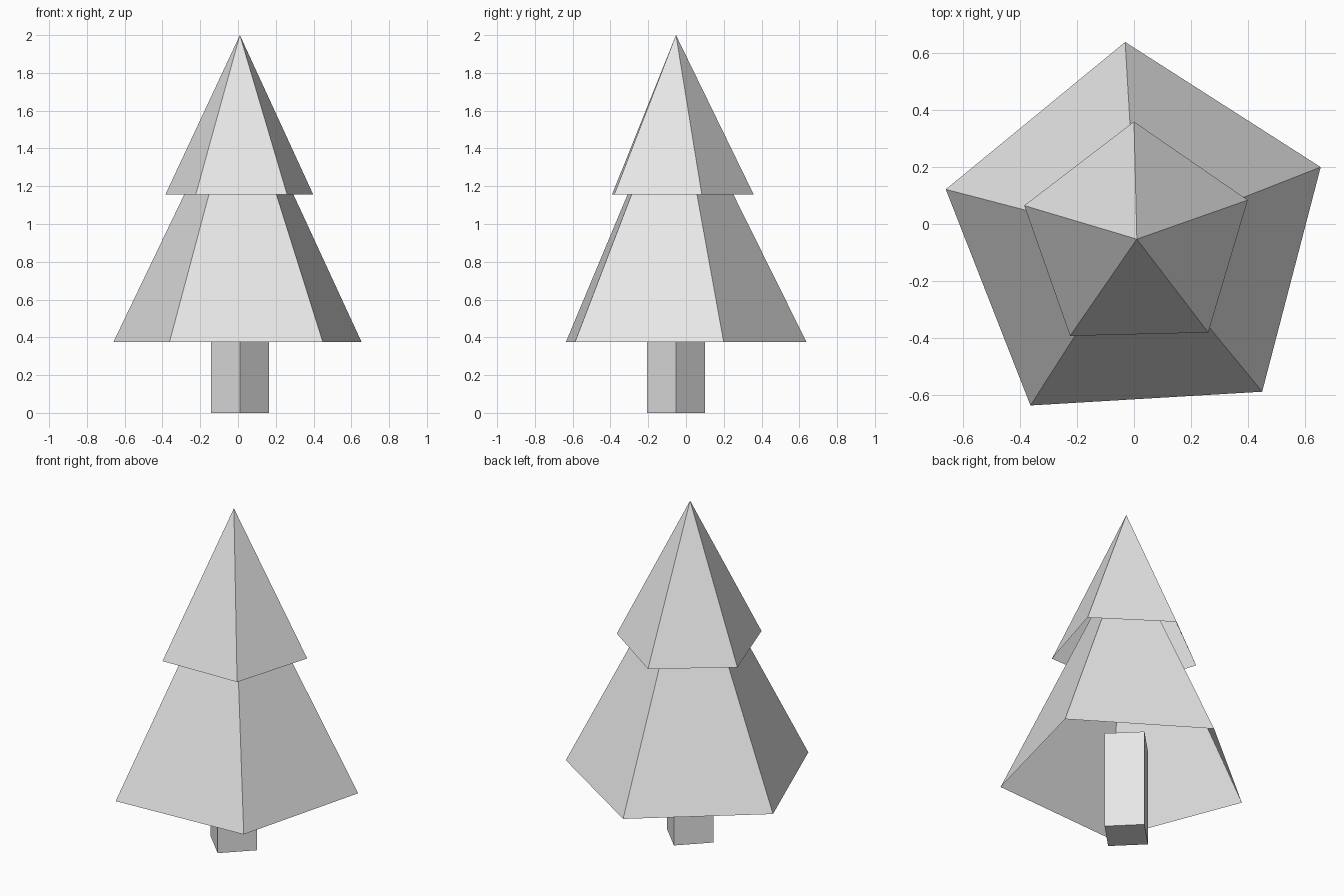
import bpy
import math

cube = bpy.data.objects.get("Cube")
if cube:
    bpy.data.objects.remove(cube, do_unlink=True)

GREY = (0.8, 0.8, 0.8, 1)
CENTRE = (0.01, -0.053)

grey = bpy.data.materials.new("plain grey")
grey.use_nodes = True
grey.diffuse_color = GREY
grey.node_tree.nodes["Principled BSDF"].inputs["Base Color"].default_value = GREY


def ring(sides, radius, z, turn):
    """Corners of a regular polygon, the first at the given angle."""
    angles = [math.radians(turn) + math.tau * i / sides for i in range(sides)]
    return [(radius * math.cos(a), radius * math.sin(a), z) for a in angles]


def add_part(name, verts, faces):
    mesh = bpy.data.meshes.new(name)
    mesh.from_pydata(verts, [], faces)
    mesh.materials.append(grey)
    part = bpy.data.objects.new(name, mesh)
    part.location = (*CENTRE, 0)
    bpy.context.collection.objects.link(part)


def add_foliage(name, radius, bottom, top, turn, sides=5):
    """Hollow pyramid, open underneath."""
    verts = ring(sides, radius, bottom, turn) + [(0, 0, top)]
    faces = [(i, (i + 1) % sides, sides) for i in range(sides)]
    add_part(name, verts, faces)


def add_trunk(name, radius, height, turn, sides=4):
    """Closed prism standing on the ground."""
    verts = ring(sides, radius, 0, turn) + ring(sides, radius, height, turn)
    faces = [(i, (i + 1) % sides, sides + (i + 1) % sides, sides + i)
             for i in range(sides)]
    faces += [tuple(reversed(range(sides))), tuple(range(sides, 2 * sides))]
    add_part(name, verts, faces)


# Square trunk, corner to the front, reaching up inside the lower foliage
add_trunk("trunk", 0.153, 0.58, 0)

# Two nested five-sided foliage tiers
add_foliage("lower_foliage", 0.692, 0.375, 1.77, 93.4)
add_foliage("upper_foliage", 0.412, 1.155, 2.0, 91.4)
